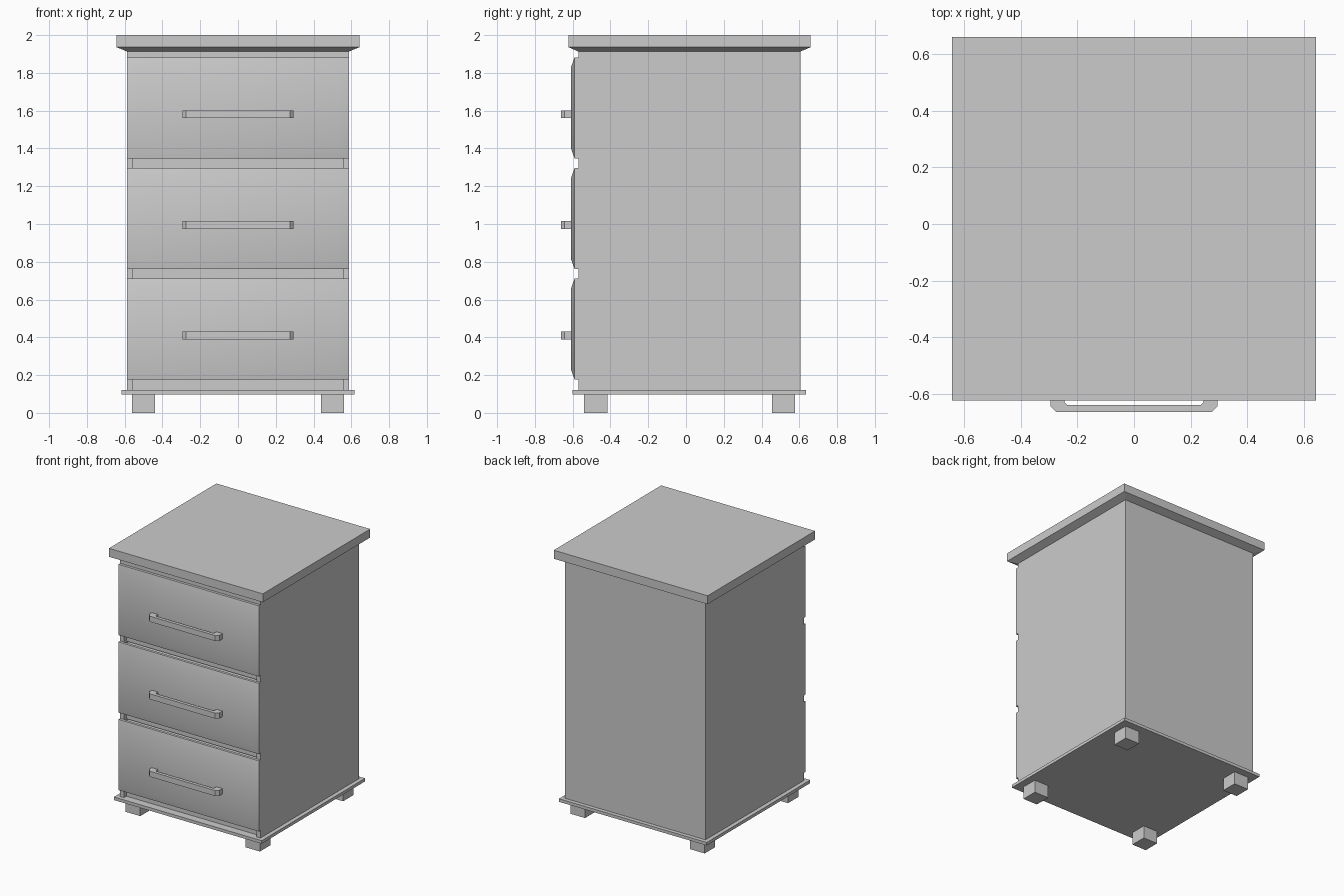
import bpy, bmesh

cube = bpy.data.objects.get("Cube")
if cube:
    bpy.data.objects.remove(cube, do_unlink=True)

grey = bpy.data.materials.new("plain grey")
grey.use_nodes = True
COLOUR = (0.6, 0.6, 0.6, 1)
grey.diffuse_color = COLOUR
grey.node_tree.nodes["Principled BSDF"].inputs["Base Color"].default_value = COLOUR


def finish(name, bm):
    bmesh.ops.recalc_face_normals(bm, faces=bm.faces[:])
    mesh = bpy.data.meshes.new(name)
    bm.to_mesh(mesh)
    bm.free()
    mesh.materials.append(grey)
    obj = bpy.data.objects.new(name, mesh)
    bpy.context.collection.objects.link(obj)
    return obj


def loft(name, rings):
    """Skin a stack of point rings and cap both ends."""
    bm = bmesh.new()
    loops = [[bm.verts.new(p) for p in ring] for ring in rings]
    n = len(loops[0])
    for a, b in zip(loops, loops[1:]):
        for i in range(n):
            j = (i + 1) % n
            bm.faces.new((a[i], a[j], b[j], b[i]))
    bm.faces.new(loops[0])
    bm.faces.new(loops[-1])
    return finish(name, bm)


def rect(x0, x1, y0, y1, z):
    return [(x0, y0, z), (x1, y0, z), (x1, y1, z), (x0, y1, z)]


def box(name, x0, x1, y0, y1, z0, z1):
    return loft(name, [rect(x0, x1, y0, y1, z0), rect(x0, x1, y0, y1, z1)])


# Carcass
W, FRONT, BACK = 0.587, -0.57, 0.605
BASE_TOP, CARCASS_TOP = 0.12, 1.913
box("left_side", W - 0.032, W, FRONT, BACK, BASE_TOP, CARCASS_TOP)
box("right_side", -W, -W + 0.032, FRONT, BACK, BASE_TOP, CARCASS_TOP)
box("back_panel", -W + 0.032, W - 0.032, BACK - 0.03, BACK, BASE_TOP, CARCASS_TOP)
box("top_rail", -W + 0.032, W - 0.032, FRONT, BACK - 0.03, 1.87, CARCASS_TOP)

# Base board and feet
box("base_board", -0.618, 0.618, -0.6, 0.635, 0.097, BASE_TOP)
for side, x in (("left", 0.5), ("right", -0.5)):
    for end, y in (("front", -0.478), ("back", 0.516)):
        box(f"{end}_{side}_foot", x - 0.061, x + 0.061, y - 0.062, y + 0.062, 0, 0.097)

# Worktop with a sloping underside
loft("worktop", [
    rect(-W, W, FRONT, BACK, CARCASS_TOP),
    rect(-0.643, 0.643, -0.622, 0.66, 1.936),
    rect(-0.643, 0.643, -0.622, 0.66, 2.0),
])


def drawer_ring(inset, y, z0, z1):
    x = W - inset
    return [(-x, y, z0 + inset), (x, y, z0 + inset), (x, y, z1 - inset), (-x, y, z1 - inset)]


# Handle outline, seen from above: outer edge, then inner edge
half = [(0.295, -0.6), (0.295, -0.642), (0.274, -0.663)]
inner = [(0.236, -0.638), (0.245, -0.63), (0.245, -0.6)]
outline = (half + [(-x, y) for x, y in reversed(half)]
           + [(-x, y) for x, y in reversed(inner)] + inner)

# Drawers: pillowed front, box behind, bar handle
for label, z0 in (("bottom", 0.177), ("middle", 0.762), ("top", 1.348)):
    z1 = z0 + 0.534
    front = loft(f"{label}_drawer_front", [
        drawer_ring(0, FRONT, z0, z1),
        drawer_ring(0, -0.59, z0, z1),
        drawer_ring(0.05, -0.608, z0, z1),
    ])
    bpy.ops.object.select_all(action="DESELECT")
    front.select_set(True)
    bpy.context.view_layer.objects.active = front
    bpy.ops.object.shade_smooth_by_angle(angle=0.6)

    box(f"{label}_drawer_box", -W + 0.032, W - 0.032, FRONT, 0.55, z0 + 0.02, z1 - 0.02)
    # Recessed rail closing the gap under the drawer
    box(f"{label}_rail", -W + 0.032, W - 0.032, FRONT + 0.03, 0.55, z0 - 0.057, z0 + 0.02)

    zh = z0 + 0.233
    loft(f"{label}_handle", [[(x, y, z) for x, y in outline]
                             for z in (zh - 0.021, zh + 0.021)])
